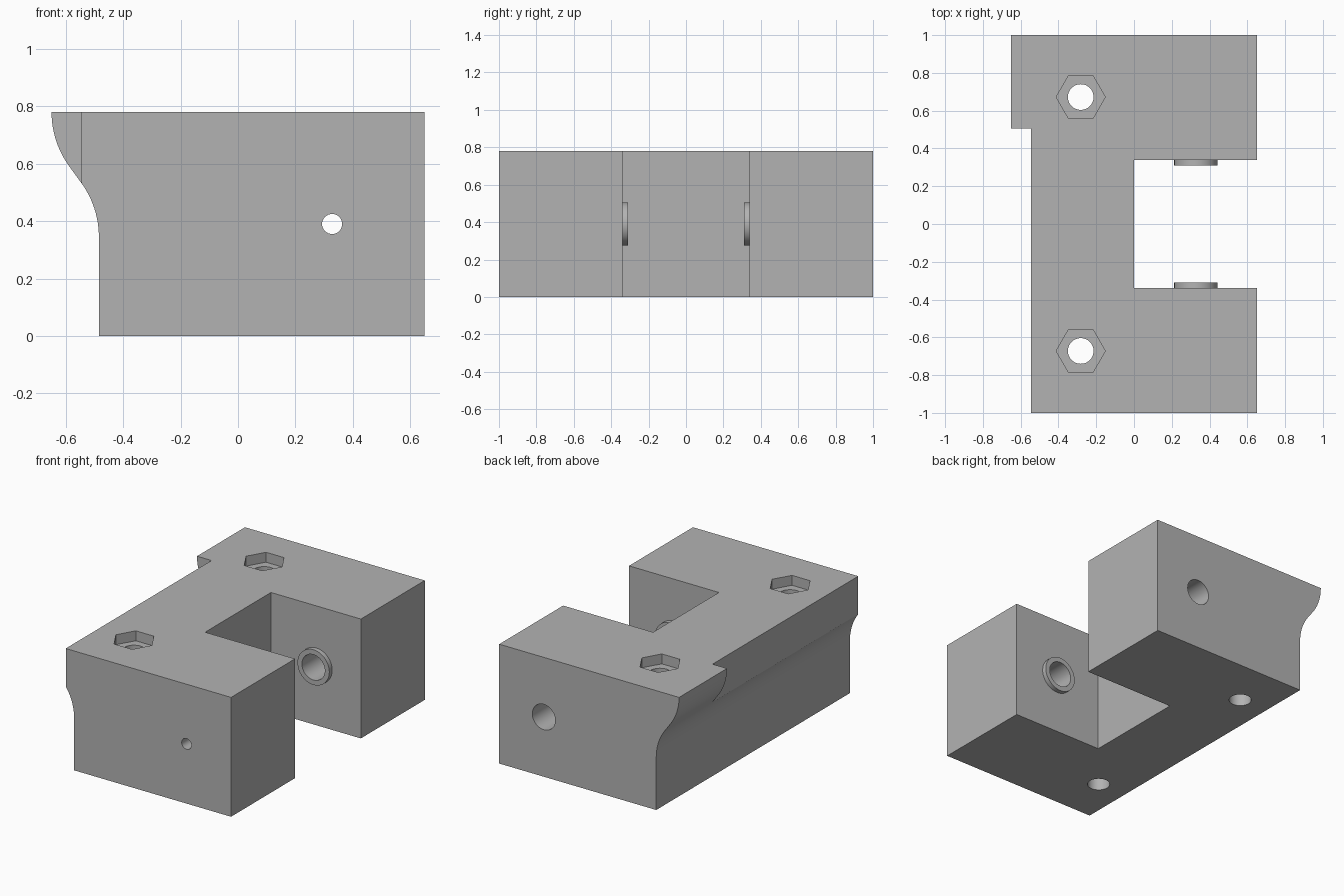
import bpy, bmesh, math
from mathutils import Matrix, Vector

if "Cube" in bpy.data.objects:
    bpy.data.objects.remove(bpy.data.objects["Cube"], do_unlink=True)

HEIGHT, WIDTH = 0.78, 0.65
GAP = 0.34            # half width of the slot between the arms
PIN_X, PIN_Z = 0.328, 0.39
BOLT_X, BOLT_Y = -0.282, 0.672

grey = bpy.data.materials.new("grey plastic")
grey.use_nodes = True
colour = (0.45, 0.45, 0.45, 1)
grey.diffuse_color = colour
grey.node_tree.nodes["Principled BSDF"].inputs["Base Color"].default_value = colour


def make_object(name, bm):
    bmesh.ops.recalc_face_normals(bm, faces=bm.faces[:])
    mesh = bpy.data.meshes.new(name)
    bm.to_mesh(mesh)
    bm.free()
    obj = bpy.data.objects.new(name, mesh)
    bpy.context.collection.objects.link(obj)
    return obj


def box(name, low, high):
    low, high = Vector(low), Vector(high)
    bm = bmesh.new()
    place = Matrix.Translation((low + high) / 2) @ Matrix.Diagonal((*(high - low), 1))
    bmesh.ops.create_cube(bm, size=1, matrix=place)
    return make_object(name, bm)


def cylinder(name, start, end, radius, sides=48):
    start, end = Vector(start), Vector(end)
    axis = end - start
    turn = Matrix.Rotation(-math.pi / 2, 4, "X") if abs(axis.y) > 0 else Matrix()
    bm = bmesh.new()
    bmesh.ops.create_cone(bm, cap_ends=True, segments=sides, radius1=radius,
                          radius2=radius, depth=axis.length,
                          matrix=Matrix.Translation((start + end) / 2) @ turn)
    return make_object(name, bm)


def boolean(target, tool, operation="DIFFERENCE"):
    mod = target.modifiers.new("boolean", "BOOLEAN")
    mod.operation, mod.solver, mod.object = operation, "EXACT", tool
    bpy.context.view_layer.objects.active = target
    bpy.ops.object.modifier_apply(modifier=mod.name)
    bpy.data.objects.remove(tool, do_unlink=True)


# Side profile with an S-curved back edge, extruded along y
radius, sweep, steps = 0.32, math.radians(36), 12
angles = [sweep * i / steps for i in range(steps + 1)]
profile = [(WIDTH, 0), (WIDTH, HEIGHT)]
profile += [(-WIDTH + radius * (1 - math.cos(a)), HEIGHT - radius * math.sin(a))
            for a in angles]
profile += [(-0.485 - radius * (1 - math.cos(a)), 0.345 + radius * math.sin(a))
            for a in reversed(angles)]
profile.append((-0.485, 0))
bm = bmesh.new()
face = bm.faces.new([bm.verts.new((x, -1, z)) for x, z in profile])
extruded = bmesh.ops.extrude_face_region(bm, geom=[face])
bmesh.ops.translate(bm, vec=(0, 2, 0),
                    verts=[v for v in extruded["geom"] if isinstance(v, bmesh.types.BMVert)])
bracket = make_object("bracket_body", bm)

# Slot between the arms, and the trimmed lip
boolean(bracket, box("slot_cutter", (0, -GAP, -1), (1, GAP, 1)))
boolean(bracket, box("lip_cutter", (-1, -1.2, -1), (-0.545, 0.505, 1)))

# Raised bosses on the inner arm faces
for side in (-1, 1):
    boss = cylinder("boss", (PIN_X, side * 0.31, PIN_Z), (PIN_X, side * 0.4, PIN_Z), 0.115)
    boolean(bracket, boss, "UNION")

# Hinge pin bore, with a narrow release hole through the front
boolean(bracket, cylinder("pin_cutter", (PIN_X, -0.88, PIN_Z), (PIN_X, 1.2, PIN_Z), 0.083))
boolean(bracket, cylinder("release_cutter", (PIN_X, -1.2, PIN_Z), (PIN_X, -0.7, PIN_Z), 0.035, 32))

# Bolt holes with hexagonal nut pockets
for side in (-1, 1):
    y = side * BOLT_Y
    boolean(bracket, cylinder("bolt_cutter", (BOLT_X, y, -0.2), (BOLT_X, y, 1), 0.068))
    pocket = cylinder("nut_cutter", (BOLT_X, y, HEIGHT - 0.065), (BOLT_X, y, 1), 0.13, 6)
    pocket.data.transform(Matrix.Translation((BOLT_X, y, 0))
                          @ Matrix.Rotation(math.pi / 6, 4, "Z")
                          @ Matrix.Translation((-BOLT_X, -y, 0)))
    # Keep the hexagon's points along x
    if max(v.co.x for v in pocket.data.vertices) < BOLT_X + 0.125:
        pocket.data.transform(Matrix.Translation((BOLT_X, y, 0))
                              @ Matrix.Rotation(math.pi / 6, 4, "Z")
                              @ Matrix.Translation((-BOLT_X, -y, 0)))
    boolean(bracket, pocket)

bracket.data.materials.clear()
bracket.data.materials.append(grey)
for polygon in bracket.data.polygons:
    polygon.material_index = 0
bpy.ops.object.select_all(action="DESELECT")
bracket.select_set(True)
bpy.context.view_layer.objects.active = bracket
bpy.ops.object.shade_smooth_by_angle(angle=math.radians(30))
